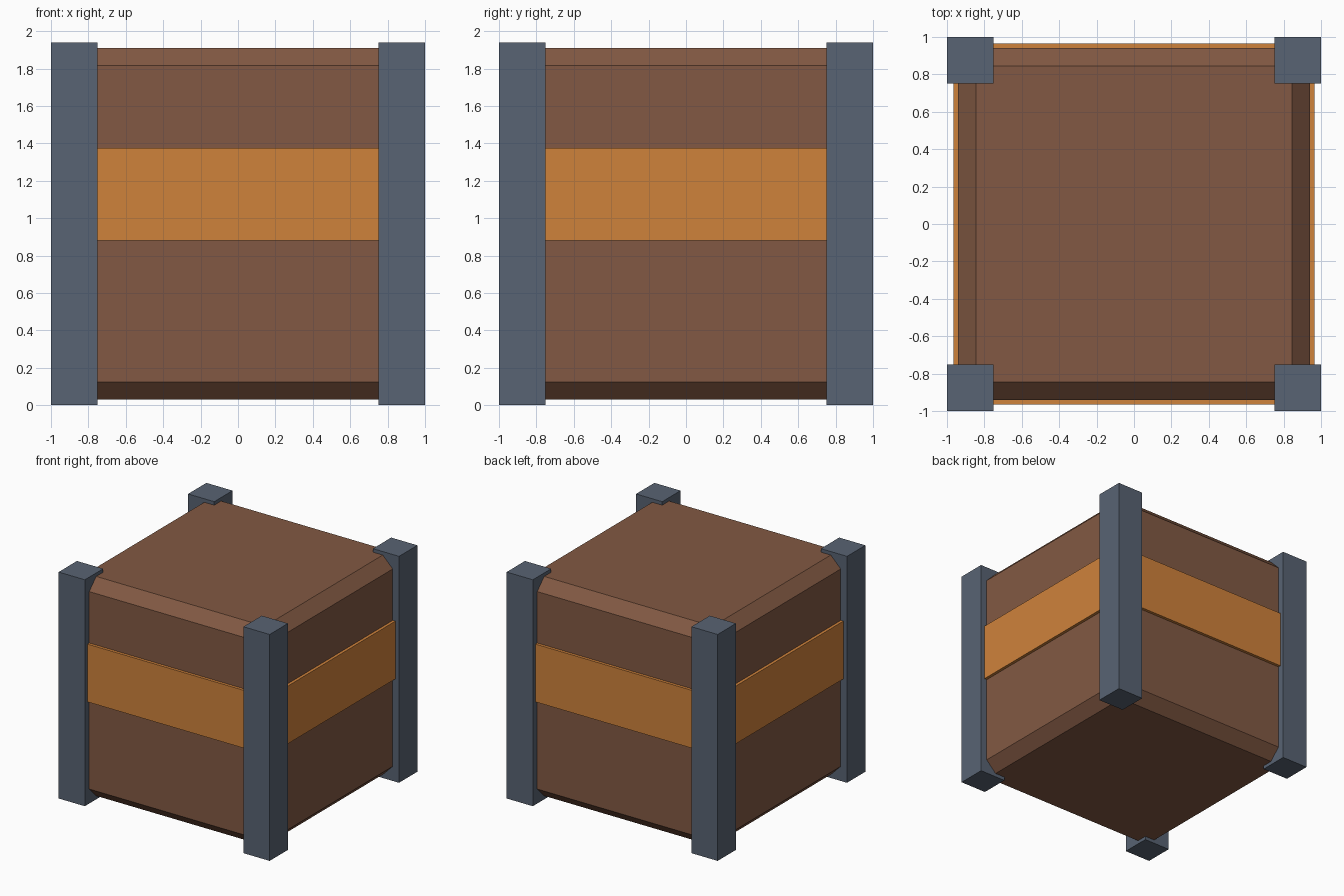
import bpy

# Remove the default cube
old = bpy.data.objects.get("Cube")
if old:
    bpy.data.objects.remove(old, do_unlink=True)


def srgb(r, g, b):
    """Convert 0-255 sRGB to a linear colour."""
    def lin(c):
        c /= 255
        return c / 12.92 if c <= 0.04045 else ((c + 0.055) / 1.055) ** 2.4
    return (lin(r), lin(g), lin(b), 1.0)


def material(name, color):
    mat = bpy.data.materials.new(name)
    mat.use_nodes = True
    mat.diffuse_color = color
    mat.node_tree.nodes["Principled BSDF"].inputs["Base Color"].default_value = color
    return mat


def box(name, center, size, mat, chamfer=0):
    bpy.ops.mesh.primitive_cube_add(size=1, location=center)
    obj = bpy.context.object
    obj.name = name
    obj.scale = size
    bpy.ops.object.transform_apply(location=False, rotation=False, scale=True)
    obj.data.materials.append(mat)
    if chamfer:
        mod = obj.modifiers.new("Chamfer", 'BEVEL')
        mod.width = chamfer
        mod.segments = 1
    return obj


brown = material("brown wood", srgb(130, 89, 67))
orange = material("orange band", srgb(207, 130, 59))
steel = material("blue grey metal", srgb(88, 99, 115))

# Chamfered crate body
box("crate_body", (0, 0, 0.97), (1.88, 1.88, 1.88), brown, chamfer=0.094)

# Band wrapped around the middle
box("middle_band", (0, 0, 1.128), (1.93, 1.93, 0.495), orange)

# Four corner posts
for side, x in (("right", -1), ("left", 1)):
    for end, y in (("front", -1), ("back", 1)):
        box(f"{end}_{side}_post", (x * 0.876, y * 0.876, 0.97),
            (0.248, 0.248, 1.94), steel)
